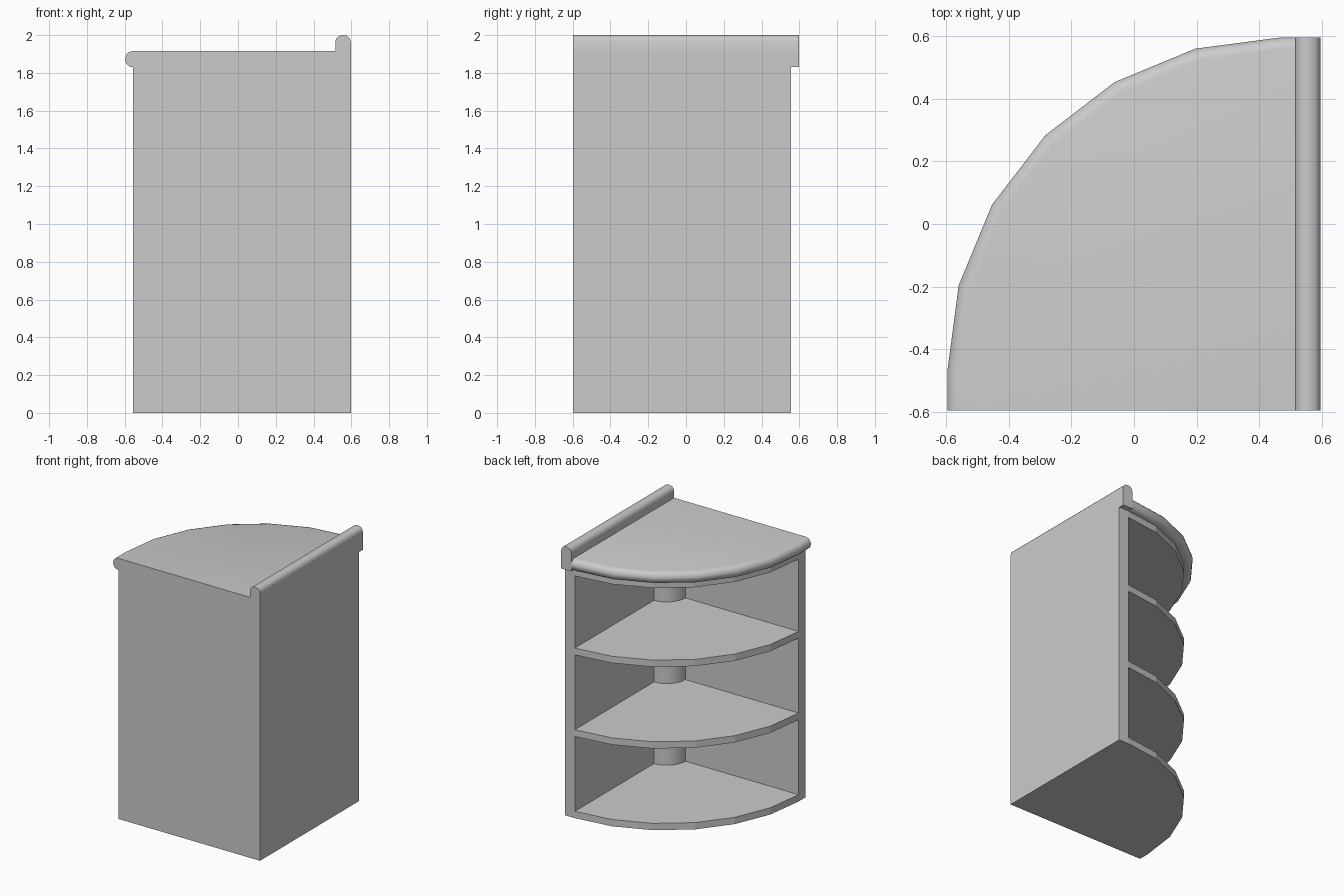
import bpy, bmesh, math

if "Cube" in bpy.data.objects:
    bpy.data.objects.remove(bpy.data.objects["Cube"])

E = 0.597          # outer half width
PANEL = 0.082      # side panel thickness
BODY = 0.555       # reach of the open body edges
R = 1.07           # corner radius of boards


def outline(c, r):
    """Quarter-round board: straight backs, six-sided front curve about (c, -c)."""
    arc = [(c - r * math.cos(math.radians(15 * i)),
            -c + r * math.sin(math.radians(15 * i))) for i in range(7)]
    return [(E, -E), (c - r, -E)] + arc + [(E, r - c)]


def loft(name, rings, smooth=False):
    """Closed solid through a stack of matching vertex rings."""
    bm = bmesh.new()
    loops = [[bm.verts.new(p) for p in ring] for ring in rings]
    for a, b in zip(loops, loops[1:]):
        for i in range(len(a)):
            j = (i + 1) % len(a)
            bm.faces.new((a[i], a[j], b[j], b[i]))
    bm.faces.new(loops[0][::-1])
    bm.faces.new(loops[-1])
    bmesh.ops.recalc_face_normals(bm, faces=bm.faces)
    mesh = bpy.data.meshes.new(name)
    bm.to_mesh(mesh)
    bm.free()
    ob = bpy.data.objects.new(name, mesh)
    bpy.context.collection.objects.link(ob)
    if smooth:
        bpy.ops.object.select_all(action='DESELECT')
        ob.select_set(True)
        bpy.context.view_layer.objects.active = ob
        bpy.ops.object.shade_smooth_by_angle(angle=math.radians(35))
    return ob


def prism(name, pts, z0, z1, smooth=False):
    return loft(name, [[(x, y, z) for x, y in pts] for z in (z0, z1)], smooth)


def box(name, x0, x1, y0, y1, z0, z1):
    return prism(name, [(x0, y0), (x1, y0), (x1, y1), (x0, y1)], z0, z1)


# Two full-height side panels meeting at the corner
inner = E - PANEL
box("right_panel", inner, E, -E, BODY, 0, 1.83)
box("front_panel", -BODY, inner, -E, -inner, 0, 1.83)

# Floor, two shelves and the board under the worktop
body_shape = [(min(x, inner), max(y, -inner)) for x, y in outline(inner, R)]
clean = [body_shape[0]] + body_shape[2:-1]
for name, z in (("floor_board", 0), ("lower_shelf", 0.6),
                ("upper_shelf", 1.2), ("top_board", 1.78)):
    prism(name, clean, z, z + 0.05)

# Quarter-round post in the inside corner
post = [(inner, -inner)] + [
    (inner - 0.15 * math.cos(math.radians(a)), -inner + 0.15 * math.sin(math.radians(a)))
    for a in range(0, 91, 10)]
prism("corner_post", post, 0.05, 1.78, smooth=True)

# Overhanging worktop with a rounded front edge
rd, z0, z1 = 0.038, 1.83, 1.915
steps = [math.radians(30 * i) for i in range(4)]
lower = [(rd * (1 - math.sin(a)), z0 + rd * (1 - math.cos(a))) for a in steps]
upper = [(d, z0 + z1 - z) for d, z in reversed(lower)]
loft("worktop", [[(x, y, z) for x, y in outline(0.473, R - d)]
                 for d, z in lower + upper], smooth=True)

# Upstand along the right side with a rounded top
r = 0.036
section = [(E, z0), (E, 2 - r)]
section += [(E - r + r * math.cos(a), 2 - r + r * math.sin(a)) for a in steps[1:]]
section += [(inner + r - r * math.sin(a), 2 - r + r * math.cos(a)) for a in steps]
section += [(inner, z0)]
loft("upstand", [[(x, y, z) for x, z in section] for y in (-E, E)], smooth=True)
